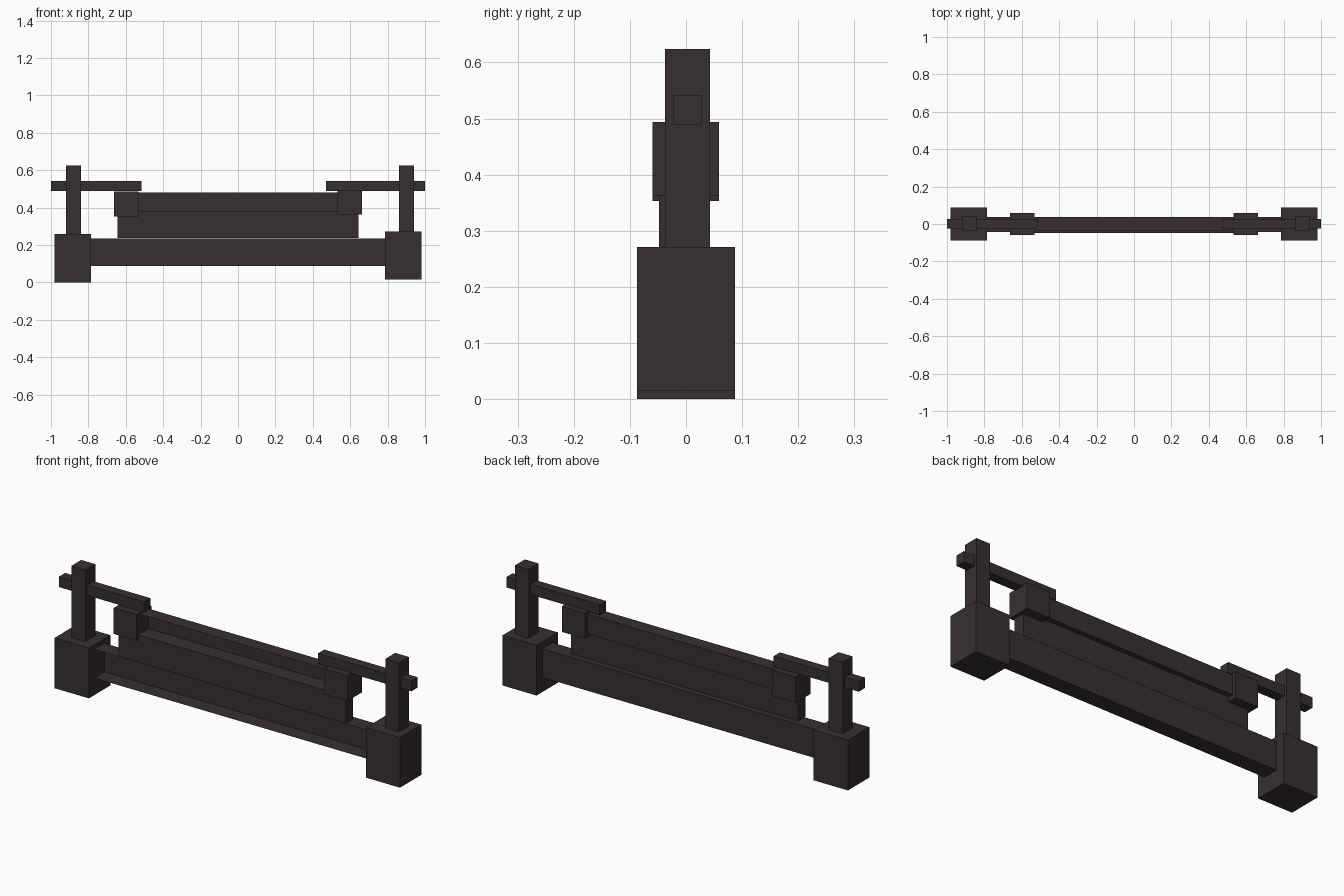
import bpy, bmesh

if "Cube" in bpy.data.objects:
    bpy.data.objects.remove(bpy.data.objects["Cube"])

# single dark timber colour
dark = bpy.data.materials.new("dark_brown")
dark.diffuse_color = (0.038, 0.028, 0.030, 1)
dark.use_nodes = True
dark.node_tree.nodes["Principled BSDF"].inputs["Base Color"].default_value = dark.diffuse_color


def box(name, x, y, z, open_front=False):
    """Box from (min, max) ranges; optionally hollow towards the front."""
    bm = bmesh.new()
    bmesh.ops.create_cube(bm, size=1)
    if open_front:
        front = [f for f in bm.faces if f.normal.y < -0.9]
        bmesh.ops.delete(bm, geom=front, context='FACES_ONLY')
    for v in bm.verts:
        for i, (lo, hi) in enumerate((x, y, z)):
            v.co[i] = lo if v.co[i] < 0 else hi
    me = bpy.data.meshes.new(name)
    bm.to_mesh(me)
    bm.free()
    me.materials.append(dark)
    ob = bpy.data.objects.new(name, me)
    bpy.context.collection.objects.link(ob)
    return ob


# end parts: feet, posts, cross bars and clamp blocks (slightly uneven per side)
FOOT_Y, POST_Y = (-0.087, 0.087), (-0.037, 0.043)
BAR_Y, CLAMP_Y = (-0.023, 0.028), (-0.060, 0.059)
ends = {
    "left": dict(foot=((-0.98, -0.785), (0.0, 0.258)), post=((-0.92, -0.84), (0.258, 0.624)),
                 bar=((-1.0, -0.517), (0.489, 0.542)), clamp=((-0.663, -0.533), (0.353, 0.486))),
    "right": dict(foot=((0.787, 0.98), (0.014, 0.271)), post=((0.862, 0.94), (0.271, 0.624)),
                  bar=((0.47, 1.0), (0.489, 0.542)), clamp=((0.533, 0.663), (0.363, 0.494))),
}
depths = dict(foot=FOOT_Y, post=POST_Y, bar=BAR_Y, clamp=CLAMP_Y)
for side, parts in ends.items():
    for part, (x, z) in parts.items():
        box(f"{side}_{part}", x, depths[part], z)

# long rails, recessed on the front, and the panel between them
box("lower_rail", (-0.785, 0.787), (-0.044, 0.038), (0.088, 0.235), open_front=True)
box("middle_panel", (-0.645, 0.645), (-0.048, 0.012), (0.238, 0.378))
box("upper_rail", (-0.535, 0.535), (-0.036, 0.037), (0.378, 0.480), open_front=True)
